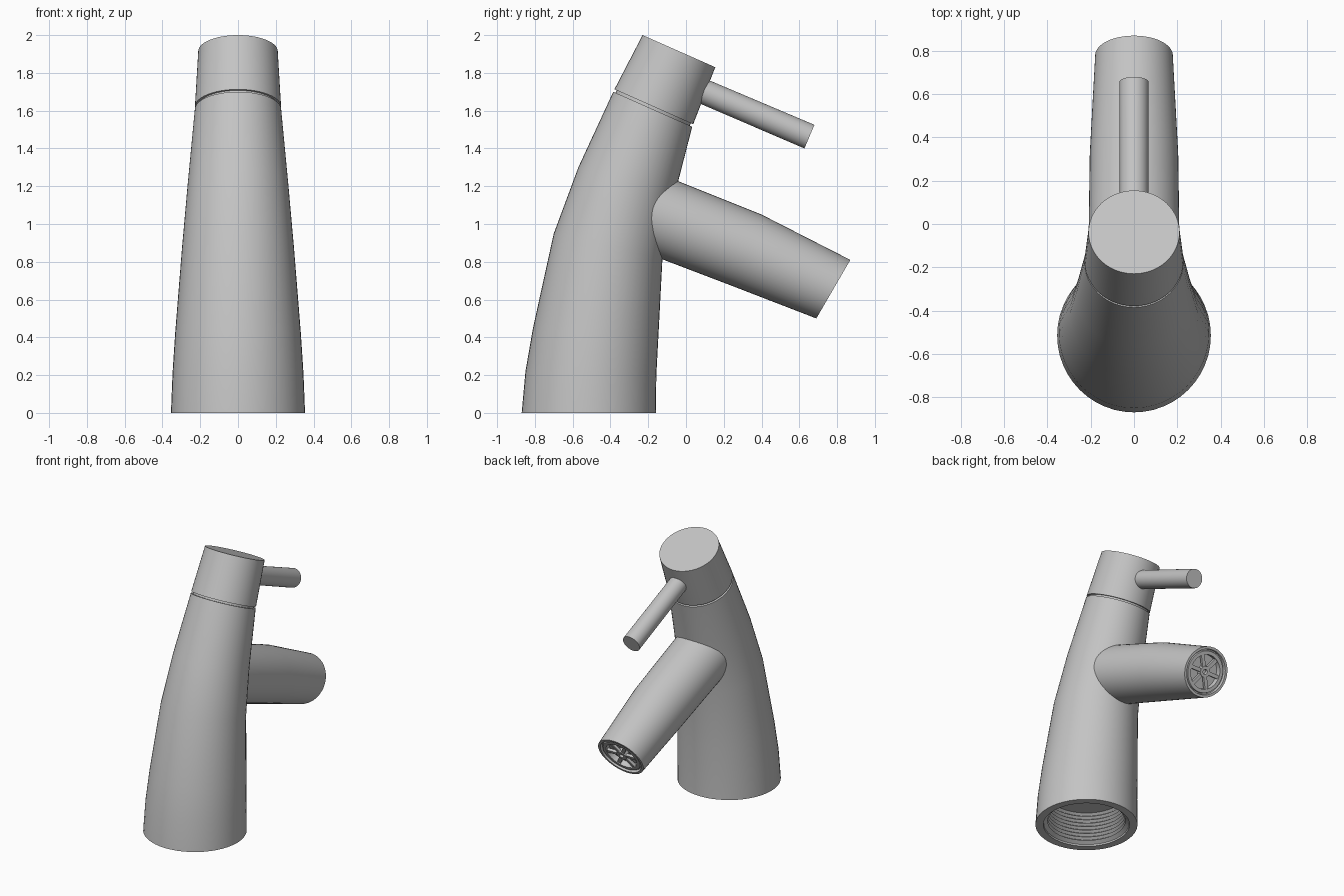
import bpy, bmesh, math
from mathutils import Vector, Matrix

SIDES = 48
X = Vector((1, 0, 0))

if "Cube" in bpy.data.objects:
    bpy.data.objects.remove(bpy.data.objects["Cube"], do_unlink=True)

metal = bpy.data.materials.new("brushed grey metal")
metal.use_nodes = True
GREY = (0.55, 0.55, 0.55, 1)
metal.diffuse_color = GREY
metal.node_tree.nodes["Principled BSDF"].inputs["Base Color"].default_value = GREY


def ring(y1, z1, y2, z2):
    """Circle whose diameter runs between two side-profile points."""
    a, b = Vector((0, y1, z1)), Vector((0, y2, z2))
    return (a + b) / 2, (a - b) / 2


def inset(r, scale, depth):
    """Concentric copy of a ring, sunk along the inward axis."""
    centre, half = r
    return centre + X.cross(half).normalized() * depth, half * scale


def finish(name, bm):
    bmesh.ops.recalc_face_normals(bm, faces=bm.faces)
    mesh = bpy.data.meshes.new(name)
    bm.to_mesh(mesh)
    bm.free()
    mesh.materials.append(metal)
    mesh.shade_smooth()
    mesh.set_sharp_from_angle(angle=math.radians(30))
    obj = bpy.data.objects.new(name, mesh)
    bpy.context.collection.objects.link(obj)
    return obj


def loft(name, rings, sides=SIDES):
    """Skin a closed solid through a list of rings."""
    bm = bmesh.new()
    loops = []
    for centre, half in rings:
        angles = [2 * math.pi * i / sides for i in range(sides)]
        loops.append([bm.verts.new(centre + half * math.cos(t) + X * half.length * math.sin(t))
                      for t in angles])
    for a, b in zip(loops, loops[1:]):
        for i in range(sides):
            j = (i + 1) % sides
            bm.faces.new((a[i], a[j], b[j], b[i]))
    bm.faces.new(loops[0])
    bm.faces.new(loops[-1])
    return finish(name, bm)


# Threaded bore inside the foot, from its ceiling down to the rim
def bore(radius, z):
    return ring(-0.515 - radius, z, -0.515 + radius, z)


THREADS, DEPTH = 8, 0.25
pitch = (DEPTH - 0.03) / THREADS
thread = [bore(0.27, DEPTH)]
for k in range(THREADS):
    z = DEPTH - k * pitch
    thread += [bore(0.288, z - pitch / 2), bore(0.27, z - pitch)]
thread += [bore(0.298, 0.012), bore(0.3, 0)]

# Leaning, tapering body
neck = ring(-0.385, 1.70, 0.033, 1.515)
outer = [
    ring(-0.87, 0, -0.16, 0),
    ring(-0.85, 0.22, -0.157, 0.20),
    ring(-0.81, 0.45, -0.147, 0.39),
    ring(-0.70, 0.95, -0.125, 0.81),
    ring(-0.57, 1.30, -0.066, 1.13),
    neck,
]
loft("body", thread + outer + [inset(neck, 0.94, 0)])

# Turning head, separated from the body by a thin groove
head_base = ring(-0.379, 1.713, 0.038, 1.528)
loft("head", [inset(neck, 0.94, 0.02), inset(head_base, 0.94, 0), head_base,
              ring(-0.23, 2.0, 0.155, 1.83)])

# Lever handle
loft("lever", [ring(0.03, 1.80, -0.025, 1.68), ring(0.68, 1.525, 0.627, 1.40)], 32)

# Spout with a stepped recess in its mouth
mouth = ring(0.87, 0.81, 0.69, 0.50)
steps = [(0.9, 0), (0.88, 0.02), (0.84, 0.02), (0.82, 0.008), (0.68, 0.008), (0.68, 0.05)]
loft("spout", [ring(-0.30, 1.33, -0.38, 0.91), ring(0.40, 1.05, 0.25, 0.67), mouth]
     + [inset(mouth, s, d) for s, d in steps])

# Aerator hub and spokes
loft("aerator_hub", [inset(mouth, s, d) for s, d in
                     [(0.22, 0.055), (0.22, 0.01), (0.1, 0.01), (0.1, 0.035)]], 24)
centre, half = mouth
up, inward = half.normalized(), X.cross(half).normalized()
frame = Matrix((X, up, inward)).transposed().to_4x4()
frame.translation = centre
radius = half.length
bm = bmesh.new()
for k in range(6):
    place = (frame @ Matrix.Rotation(k * math.pi / 3, 4, 'Z')
             @ Matrix.Translation((radius * 0.44, 0, 0.025))
             @ Matrix.Diagonal((radius * 0.52, 0.026, 0.02, 1)))
    bmesh.ops.create_cube(bm, size=1, matrix=place)
finish("aerator_spokes", bm)
